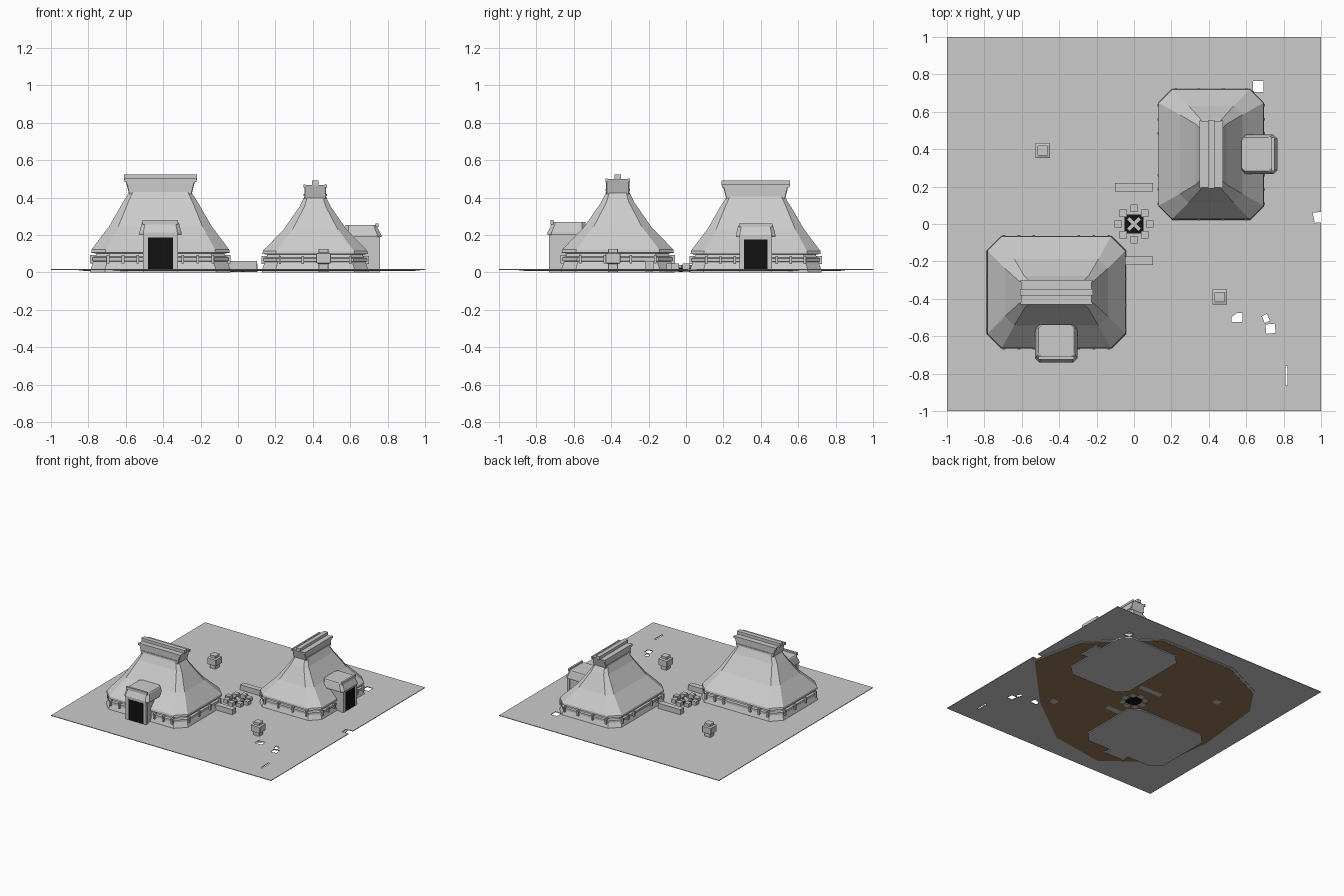
import bpy, bmesh, math
from mathutils import Matrix, Vector

if "Cube" in bpy.data.objects:
    bpy.data.objects.remove(bpy.data.objects["Cube"])


def material(name, rgb):
    m = bpy.data.materials.new(name)
    m.diffuse_color = (*rgb, 1)
    m.use_nodes = True
    m.node_tree.nodes["Principled BSDF"].inputs["Base Color"].default_value = m.diffuse_color
    return m


GREY = material("pale grey", (0.6, 0.6, 0.6))
BLACK = material("soot black", (0.006, 0.006, 0.006))
BROWN = material("earth brown", (0.32, 0.19, 0.10))


def finish(name, bm, mat, place=Matrix()):
    bmesh.ops.recalc_face_normals(bm, faces=bm.faces[:])
    me = bpy.data.meshes.new(name)
    bm.to_mesh(me)
    bm.free()
    me.materials.append(mat)
    ob = bpy.data.objects.new(name, me)
    bpy.context.collection.objects.link(ob)
    ob.matrix_world = place
    return ob


def loft(name, rings, mat=GREY, place=Matrix()):
    """Closed solid through horizontal outlines given as (points, z)."""
    bm = bmesh.new()
    loops = [[bm.verts.new((x, y, z)) for x, y in pts] for pts, z in rings]
    n = len(loops[0])
    for a, b in zip(loops, loops[1:]):
        for i in range(n):
            j = (i + 1) % n
            bm.faces.new((a[i], a[j], b[j], b[i]))
    bm.faces.new(loops[0][::-1])
    bm.faces.new(loops[-1])
    return finish(name, bm, mat, place)


def octagon(hx, hy, c, cx=0, cy=0):
    """Rectangle with corners cut off by c."""
    q = [(hx, hy - c), (hx - c, hy), (c - hx, hy), (-hx, hy - c),
         (-hx, c - hy), (c - hx, -hy), (hx - c, -hy), (hx, c - hy)]
    return [(x + cx, y + cy) for x, y in q]


def boxes(name, items, mat=GREY, place=Matrix()):
    """One object from boxes given as (centre, size, turn about z)."""
    bm = bmesh.new()
    for c, s, a in items:
        m = Matrix.Translation(c) @ Matrix.Rotation(a, 4, 'Z') @ Matrix.Diagonal((*s, 1))
        bmesh.ops.create_cube(bm, size=1, matrix=m)
    return finish(name, bm, mat, place)


def hut(tag, place):
    def part(name):
        return f"{tag}_{name}"

    # sloping wall and the rails around it
    loft(part("wall"), [(octagon(.375, .303, .078), 0), (octagon(.372, .30, .077), .02),
                        (octagon(.338, .268, .07), .11)], GREY, place)
    loft(part("wall_rail"), [(octagon(.355, .285, .074), .058), (octagon(.364, .294, .075), .062),
                             (octagon(.364, .294, .075), .08), (octagon(.35, .28, .074), .084)],
         GREY, place)
    pegs = []
    for s in (-1, 1):
        for x in (-.28, -.2, -.12, .12, .2, .28):
            pegs.append(((x, s * .291, .071), (.014, .03, .045), 0))
        for y in (-.2, -.07, .07, .2):
            pegs.append(((s * .361, y, .071), (.03, .014, .045), 0))
    boxes(part("rail_pegs"), pegs, GREY, place)

    # flared roof
    loft(part("roof"), [(octagon(.34, .27, .07), .10), (octagon(.37, .30, .076), .105),
                        (octagon(.368, .297, .076), .122), (octagon(.275, .178, .05), .245),
                        (octagon(.20, .088, .028), .375), (octagon(.165, .062, .018), .43)],
         GREY, place)

    # ridge cap with rails and a top beam
    loft(part("ridge_cap"), [(octagon(.168, .062, .004), .42),
                             (octagon(.188, .062, .004), .498)], GREY, place)
    rails = [((0, 0, .508), (.39, .036, .028), 0)]
    for s in (-1, 1):
        rails.append(((0, s * .06, .44), (.34, .012, .012), 0))
        rails.append(((0, s * .06, .492), (.385, .012, .018), 0))
    boxes(part("ridge_rails"), rails, GREY, place)

    # porch with frame, hood and dark doorway
    boxes(part("porch"), [((0, -.25, .103), (.17, .224, .206), 0)], GREY, place)
    boxes(part("door_frame"), [((s * .08, -.357, .1), (.026, .022, .2), 0) for s in (-1, 1)]
          + [((0, -.357, .194), (.186, .022, .014), 0)], GREY, place)
    boxes(part("doorway"), [((0, -.364, .102), (.134, .008, .168), 0)], BLACK, place)
    loft(part("porch_hood"), [(octagon(.113, .104, .022, 0, -.272), .2),
                              (octagon(.113, .104, .022, 0, -.272), .212),
                              (octagon(.10, .09, .018, 0, -.262), .262),
                              (octagon(.095, .085, .018, 0, -.258), .268)], GREY, place)
    boxes(part("hood_lip"), [((0, -.352, .268), (.19, .016, .022), 0)], GREY, place)


hut("front_hut", Matrix.Translation((-.415, -.365, 0)))
hut("back_hut", Matrix.Translation((.4125, .3725, 0)) @ Matrix.Rotation(math.pi / 2, 4, 'Z')
    @ Matrix.Scale(.94, 4))

# ground sheet with worn holes and an edge notch
ground = boxes("ground", [((0, 0, .015), (2, 2, .005), 0)])
cutter = boxes("ground_hole_cutter", [((.665, .735, 0), (.055, .06, .1), 0),
                                      ((.98, .035, 0), (.08, .055, .1), .1),
                                      ((.55, -.5, 0), (.06, .05, .1), 0),
                                      ((.73, -.56, 0), (.05, .05, .1), .1),
                                      ((.705, -.505, 0), (.03, .04, .1), .4),
                                      ((.815, -.81, 0), (.012, .1, .1), 0)])
cutter.hide_render = True
cutter.hide_viewport = True
cutter.display_type = 'WIRE'
cut = ground.modifiers.new("holes", 'BOOLEAN')
cut.operation = 'DIFFERENCE'
cut.object = cutter
cut.solver = 'EXACT'

# packed earth beneath the sheet
earth = [(.95, -.03), (.86, .42), (.42, .83), (-.26, .83), (-.62, .66), (-.77, .44),
         (-.83, -.14), (-.78, -.55), (-.37, -.87), (.09, -.8), (.53, -.47)]
loft("packed_earth", [(earth, .008), (earth, .0125)], BROWN)
loft("earth_border", [([(x * 1.025, y * 1.025) for x, y in earth], .0095),
                      ([(x * 1.025, y * 1.025) for x, y in earth], .0125)])

# fire pit: soot bed, crossed logs and a ring of stones
loft("soot_bed", [(octagon(.052, .052, .006), .003), (octagon(.052, .052, .006), .022)], BLACK)
boxes("fire_logs", [((0, 0, .028), (.09, .022, .02), s * math.pi / 4) for s in (-1, 1)])
stones = []
for i in range(8):
    a = i * math.pi / 4
    stones.append(((.083 * math.cos(a), .083 * math.sin(a), .025), (.04, .04, .044), 0))
boxes("fire_stones", stones)

# benches on both sides of the fire
boxes("benches", [((0, s * .197, .032), (.205, .045, .056), 0) for s in (-1, 1)])

# two standing lanterns
for tag, x, y in (("front", .458, -.39), ("back", -.488, .393)):
    loft(tag + "_lantern", [(octagon(h, h, .003, x, y), z) for h, z in
                            ((.027, .003), (.027, .045), (.04, .05), (.04, .1),
                             (.027, .105), (.027, .125))])
